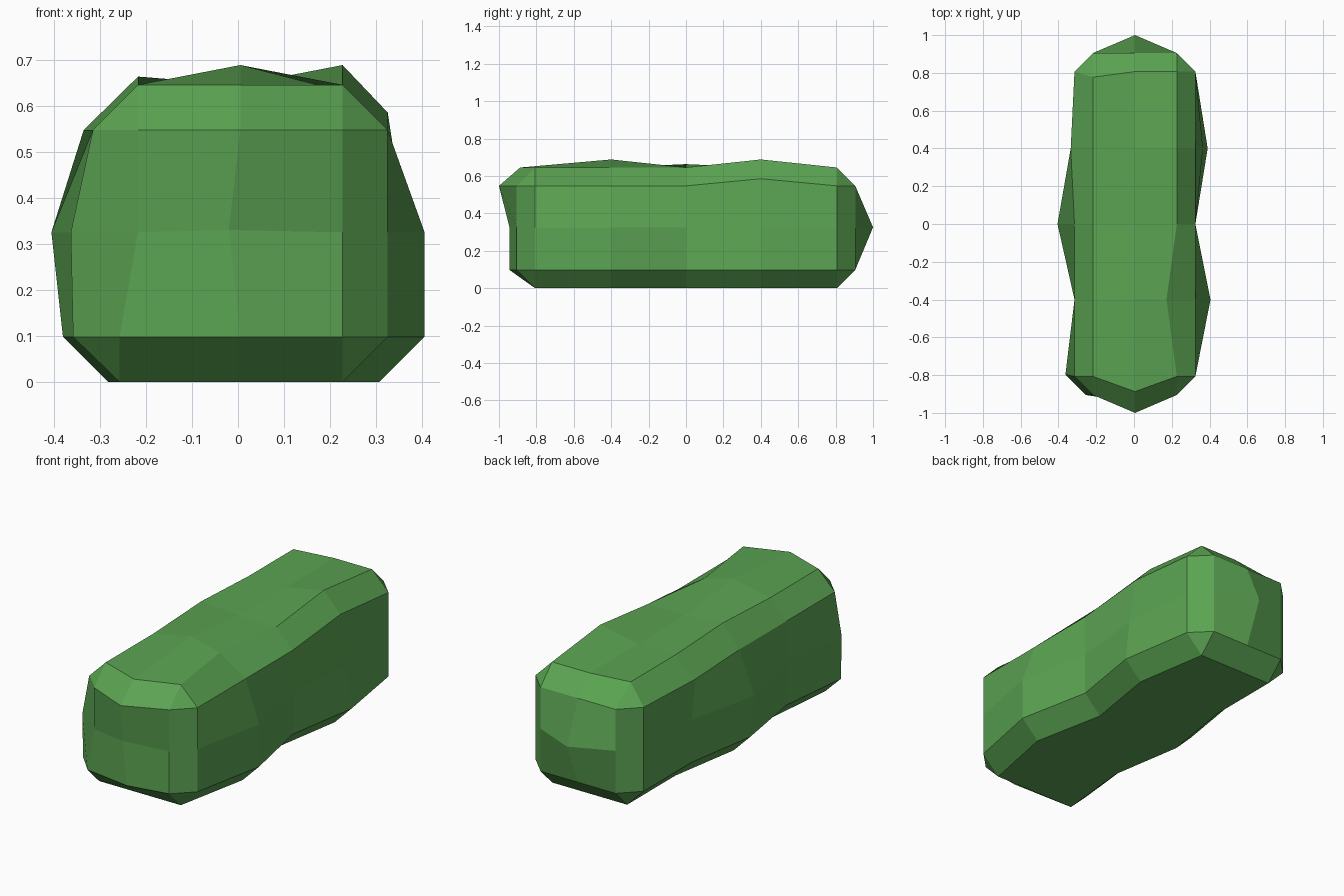
import bpy, bmesh
from mathutils import Vector

if "Cube" in bpy.data.objects:
    bpy.data.objects.remove(bpy.data.objects["Cube"])

# Leaf colour
green = bpy.data.materials.new("leaf green")
green.diffuse_color = (0.105, 0.37, 0.085, 1)
green.use_nodes = True
green.node_tree.nodes["Principled BSDF"].inputs["Base Color"].default_value = green.diffuse_color

# Chamfered block
W, L, H, C, CX = 0.32, 0.905, 0.645, 0.098, 0.005
bm = bmesh.new()
bmesh.ops.create_cube(bm, size=1)
for v in bm.verts:
    v.co = (CX + v.co.x * 2 * W, v.co.y * 2 * L, (v.co.z + 0.5) * H)
bmesh.ops.bevel(bm, geom=bm.edges[:], offset=C, segments=1, affect='EDGES')


def cut(co, no):
    bmesh.ops.bisect_plane(bm, geom=bm.verts[:] + bm.edges[:] + bm.faces[:],
                           plane_co=co, plane_no=no)


# Loop cuts across the middle and along the length
cut((CX, 0, 0), (1, 0, 0))
cut((0, 0, 0.325), (0, 0, 1))
for y in (-0.4, 0, 0.4):
    cut((0, y, 0), (0, 1, 0))

base = [(v, v.co.copy()) for v in bm.verts]


def push(at, by):
    v = min(base, key=lambda p: (p[1] - Vector(at)).length)[0]
    v.co += Vector(by)


# Right side: two bulges
for y, low, mid in ((-0.4, 0.08, 0.08), (0.4, 0.065, 0.04)):
    push((0.23, y, 0), (low, 0, 0))
    push((0.325, y, 0.1), (low, 0, 0))
    push((0.325, y, 0.325), (mid, 0, 0))

# Left side: middle bulge and flared front corner
push((-0.22, 0, 0), (-0.065, 0, 0))
push((-0.315, 0, 0.1), (-0.065, 0, 0))
push((-0.315, 0, 0.325), (-0.09, 0, 0))
push((-0.315, 0.4, 0.55), (-0.02, 0, 0))
push((-0.315, -0.81, 0.1), (-0.043, 0.01, 0))
push((-0.315, -0.81, 0.325), (-0.048, 0.01, 0))
push((-0.22, -0.81, 0), (-0.04, 0, 0))
push((-0.22, -0.905, 0.1), (-0.04, 0, 0))

# Uneven top
push((0.23, -0.4, H), (-0.055, 0, 0))
push((0.23, 0.4, H), (0, 0, 0.043))
push((0.325, 0.4, 0.55), (0, 0, 0.038))
push((CX, -0.4, H), (0, 0, 0.043))
push((-0.22, 0, H), (0, 0, 0.018))
push((-0.22, 0.81, H), (0, -0.03, 0))

# Rounded ends
push((CX, -L, 0.1), (0, -0.04, 0))
push((CX, -L, 0.325), (-0.025, -0.04, 0.005))
push((CX, -L, 0.55), (0, -0.095, 0))
push((CX, -0.81, H), (0, -0.08, 0))
push((CX, L, 0.325), (0, 0.095, 0))

bmesh.ops.recalc_face_normals(bm, faces=bm.faces[:])
mesh = bpy.data.meshes.new("hedge")
bm.to_mesh(mesh)
bm.free()
mesh.materials.append(green)
bpy.context.collection.objects.link(bpy.data.objects.new("hedge", mesh))
